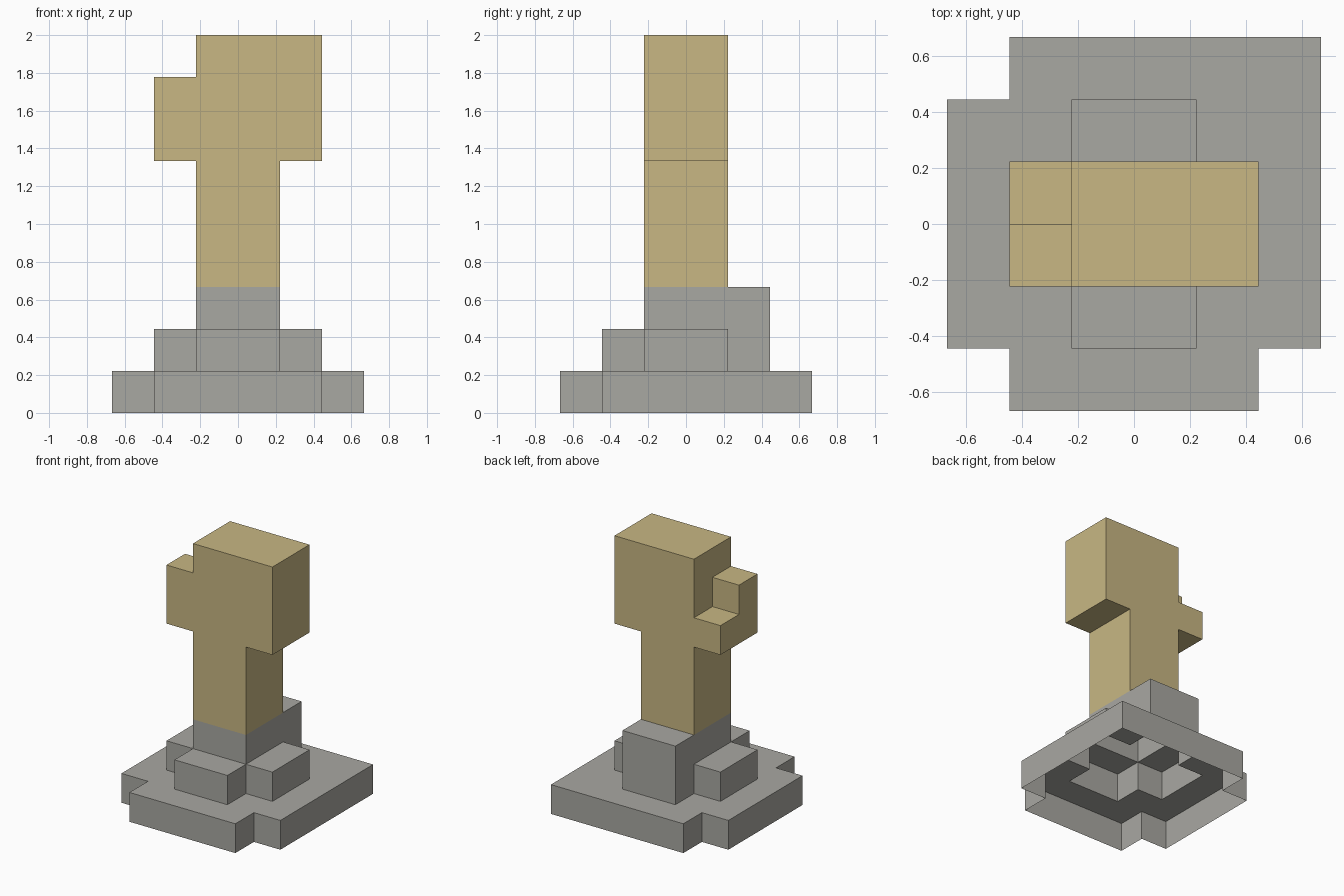
import bpy, bmesh
from itertools import product

if "Cube" in bpy.data.objects:
    bpy.data.objects.remove(bpy.data.objects["Cube"])

U = 2 / 9  # block size


def material(name, rgb):
    m = bpy.data.materials.new(name)
    m.diffuse_color = (*rgb, 1)
    m.use_nodes = True
    m.node_tree.nodes["Principled BSDF"].inputs["Base Color"].default_value = m.diffuse_color
    return m


STONE = material("grey stone", (0.397, 0.392, 0.361))
GOLD = material("pale gold", (0.578, 0.474, 0.227))


def box(x0, x1, y0, y1, z0, z1):
    """Set of block cells filling a box, in block units."""
    return set(product(range(x0, x1), range(y0, y1), range(z0, z1)))


# Square base with three corners cut away
base = box(-3, 3, -3, 3, 0, 1) - {(-3, -3, 0), (-3, 2, 0), (2, -3, 0)}
# Cross-shaped steps around the column foot, taller at the back
steps = box(-2, 2, -1, 1, 1, 2) | box(-1, 1, -2, 2, 1, 2) | box(-1, 1, 1, 2, 2, 3)
foot = box(-1, 1, -1, 1, 1, 3)
# Golden column, overhanging head and stepped side arm
column = box(-1, 1, -1, 1, 3, 6)
head = box(-1, 2, -1, 1, 6, 9)
arm = box(-2, -1, -1, 1, 6, 7) | box(-2, -1, -1, 0, 7, 8)

parts = {
    "base": (base, STONE),
    "steps": (steps - foot, STONE),
    "column_foot": (foot, STONE),
    "column": (column, GOLD),
    "head": (head, GOLD),
    "side_arm": (arm, GOLD),
}
solid = set().union(*(cells for cells, _ in parts.values()))


def build(name, cells, mat):
    """Outer skin of a part: no faces against other blocks, open underneath."""
    bm = bmesh.new()
    for cell in sorted(cells):
        for axis, side in product(range(3), (0, 1)):
            near = list(cell)
            near[axis] += 2 * side - 1
            if tuple(near) in solid or near[2] < 0:
                continue
            a, b = (axis + 1) % 3, (axis + 2) % 3
            corners = []
            for da, db in ((0, 0), (1, 0), (1, 1), (0, 1)):
                p = list(cell)
                p[axis] += side
                p[a] += da
                p[b] += db
                corners.append(bm.verts.new([c * U for c in p]))
            bm.faces.new(corners if side else corners[::-1])
    bmesh.ops.remove_doubles(bm, verts=bm.verts[:], dist=1e-4)
    mesh = bpy.data.meshes.new(name)
    bm.to_mesh(mesh)
    bm.free()
    mesh.materials.append(mat)
    bpy.context.collection.objects.link(bpy.data.objects.new(name, mesh))


for part, (cells, mat) in parts.items():
    build(part, cells, mat)
